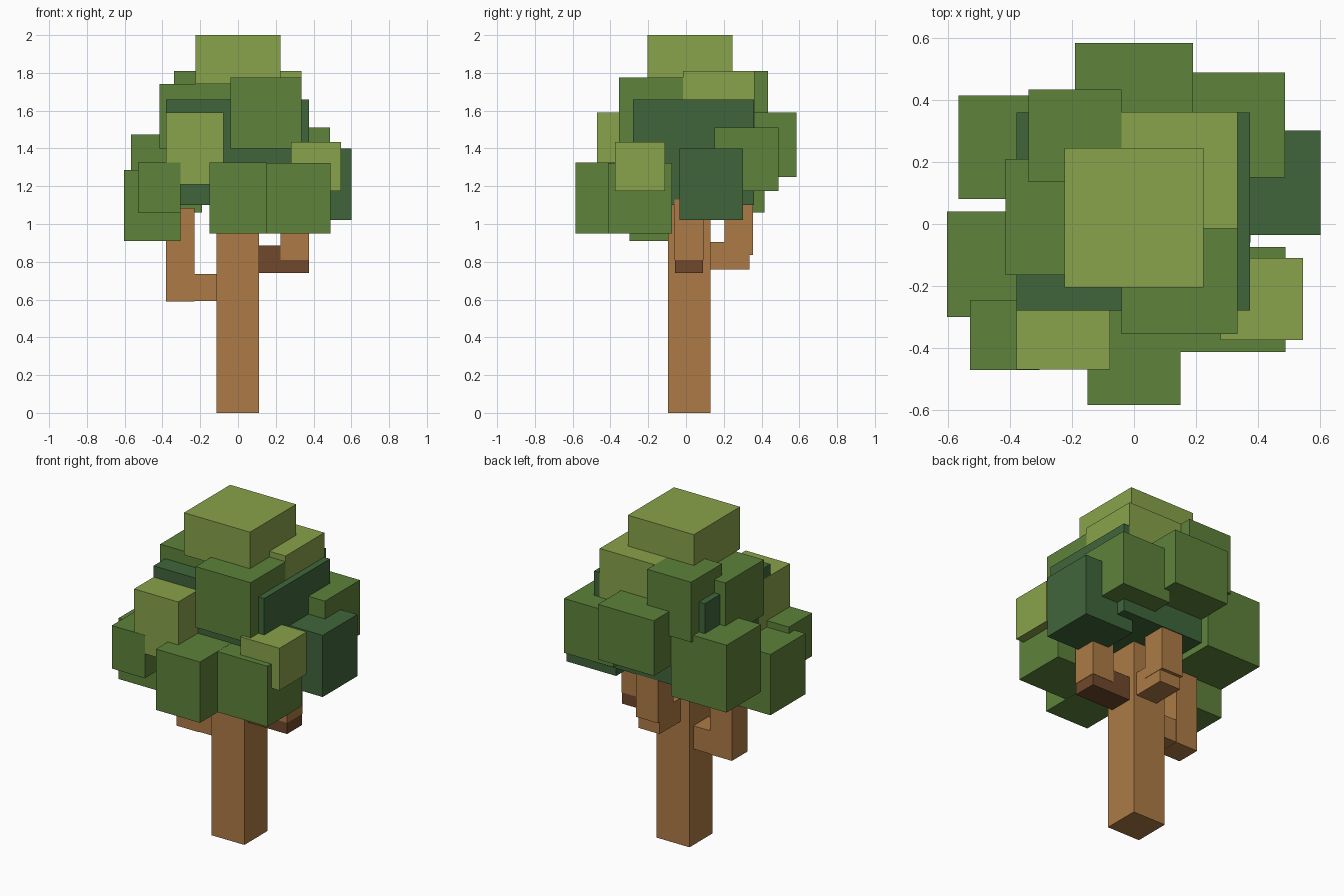
import bpy
import bmesh
from mathutils import Matrix, Vector

if "Cube" in bpy.data.objects:
    bpy.data.objects.remove(bpy.data.objects["Cube"])


def material(name, rgb):
    m = bpy.data.materials.new(name)
    m.diffuse_color = (*rgb, 1)
    m.use_nodes = True
    m.node_tree.nodes["Principled BSDF"].inputs["Base Color"].default_value = m.diffuse_color
    return m


LIGHT = material("light leaf green", (0.25, 0.361, 0.07))
GREEN = material("leaf green", (0.112, 0.223, 0.044))
DARK = material("dark leaf green", (0.051, 0.13, 0.044))
BARK = material("bark tan", (0.418, 0.198, 0.061))
BROWN = material("dark bark", (0.162, 0.065, 0.025))


def box(name, mat, x, y, z):
    """Axis-aligned block spanning the given (min, max) ranges."""
    lo, hi = Vector((x[0], y[0], z[0])), Vector((x[1], y[1], z[1]))
    bm = bmesh.new()
    bmesh.ops.create_cube(bm, size=1, matrix=Matrix.LocRotScale(None, None, hi - lo))
    me = bpy.data.meshes.new(name)
    bm.to_mesh(me)
    bm.free()
    me.materials.append(mat)
    ob = bpy.data.objects.new(name, me)
    ob.location = (lo + hi) / 2
    bpy.context.collection.objects.link(ob)


# Trunk
box("trunk", BARK, (-0.115, 0.11), (-0.095, 0.13), (0, 1.2))

# Bent branches: horizontal arm plus upright
box("left_branch_arm", BARK, (-0.3, -0.1), (-0.055, 0.093), (0.592, 0.735))
box("left_branch_upright", BARK, (-0.38, -0.23), (-0.057, 0.095), (0.59, 1.085))
box("right_branch_arm", BROWN, (0.1, 0.375), (-0.058, 0.09), (0.74, 0.887))
box("right_branch_upright", BARK, (0.225, 0.377), (-0.06, 0.092), (0.81, 1.13))
box("back_branch_arm", BARK, (-0.055, 0.09), (0.12, 0.335), (0.76, 0.905))
box("back_branch_upright", BARK, (-0.057, 0.092), (0.205, 0.355), (0.835, 1.13))

# Crown core and top
box("crown_core", DARK, (-0.38, 0.375), (-0.28, 0.36), (1.10, 1.66))
box("crown_top", LIGHT, (-0.225, 0.225), (-0.205, 0.245), (1.74, 2.0))

# Upper leaf blocks
box("leaf_upper_back_right", LIGHT, (-0.04, 0.335), (-0.015, 0.362), (1.44, 1.81))
box("leaf_upper_back_left", GREEN, (-0.34, -0.04), (0.135, 0.435), (1.44, 1.81))
box("leaf_upper_front_right", GREEN, (-0.04, 0.335), (-0.355, 0.015), (1.40, 1.775))
box("leaf_upper_left", GREEN, (-0.415, -0.04), (-0.165, 0.21), (1.40, 1.74))

# Lower ring of leaf blocks
box("leaf_front", GREEN, (-0.15, 0.15), (-0.585, -0.24), (0.95, 1.325))
box("leaf_front_right", GREEN, (0.15, 0.49), (-0.413, -0.075), (0.951, 1.324))
box("leaf_right_light", LIGHT, (0.28, 0.545), (-0.375, -0.11), (1.175, 1.435))
box("leaf_right_dark", DARK, (0.265, 0.602), (-0.035, 0.302), (1.02, 1.40))
box("leaf_back_right", GREEN, (0.15, 0.488), (0.15, 0.49), (1.175, 1.51))
box("leaf_back", GREEN, (-0.19, 0.19), (0.21, 0.585), (1.25, 1.59))
box("leaf_back_left", GREEN, (-0.567, -0.19), (0.08, 0.415), (1.06, 1.475))
box("leaf_left", GREEN, (-0.604, -0.305), (-0.30, 0.04), (0.91, 1.285))
box("leaf_front_left_small", GREEN, (-0.53, -0.305), (-0.472, -0.245), (1.06, 1.325))
box("leaf_front_left_light", LIGHT, (-0.38, -0.078), (-0.47, -0.17), (1.21, 1.59))
